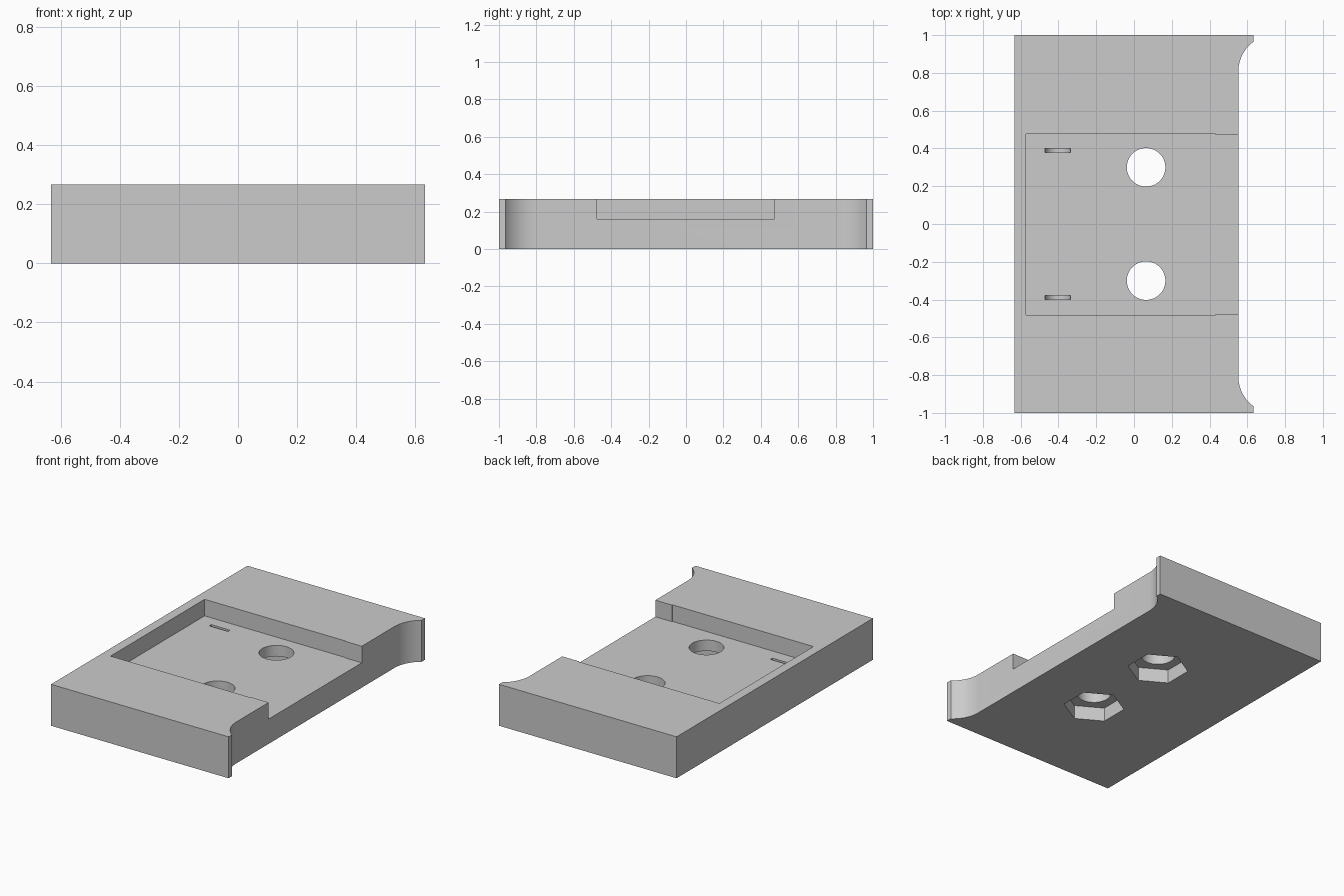
import bpy
import bmesh
from math import cos, sin, pi, radians

cube = bpy.data.objects.get("Cube")
if cube:
    bpy.data.objects.remove(cube, do_unlink=True)

HEIGHT, FLOOR, NUT_DEPTH = 0.267, 0.16, 0.09
SIDE_X, EDGE_X = 0.552, 0.633

grey = bpy.data.materials.new("light grey")
grey.use_nodes = True
colour = (0.6, 0.6, 0.6, 1)
grey.diffuse_color = colour
grey.node_tree.nodes["Principled BSDF"].inputs["Base Color"].default_value = colour


def prism(name, outline, z0, z1):
    """Extrude a counter-clockwise xy outline from z0 to z1."""
    bm = bmesh.new()
    base = bm.faces.new([bm.verts.new((x, y, z0)) for x, y in outline])
    top = bmesh.ops.extrude_face_region(bm, geom=[base])["geom"]
    verts = [v for v in top if isinstance(v, bmesh.types.BMVert)]
    bmesh.ops.translate(bm, verts=verts, vec=(0, 0, z1 - z0))
    bmesh.ops.recalc_face_normals(bm, faces=bm.faces)
    mesh = bpy.data.meshes.new(name)
    bm.to_mesh(mesh)
    bm.free()
    obj = bpy.data.objects.new(name, mesh)
    bpy.context.collection.objects.link(obj)
    mesh.materials.append(grey)
    return obj


def ring(x, y, r, n, start=0.0):
    return [(x + r * cos(start + 2 * pi * i / n), y + r * sin(start + 2 * pi * i / n))
            for i in range(n)]


def cut(body, cutter):
    cutter.hide_render = True
    mod = body.modifiers.new("cut", "BOOLEAN")
    mod.operation, mod.solver, mod.object = "DIFFERENCE", "EXACT", cutter
    bpy.context.view_layer.objects.active = body
    bpy.ops.object.modifier_apply(modifier=mod.name)
    bpy.data.objects.remove(cutter, do_unlink=True)


# Plate with a concave flare at both ends of the open side
r = 0.2
end = radians(53.5)
flare = [(SIDE_X + r - r * cos(end * i / 14), 0.805 + r * sin(end * i / 14))
         for i in range(14)] + [(EDGE_X, 0.965), (EDGE_X, 1)]
outline = flare + [(-EDGE_X, 1), (-EDGE_X, -1)] + [(x, -y) for x, y in reversed(flare)]
plate = prism("mounting_plate", outline, 0, HEIGHT)

# Open-ended pocket, slightly narrower at its mouth
pocket = [(-0.572, -0.481), (0.432, -0.481), (0.432, -0.476), (0.8, -0.476),
          (0.8, 0.472), (0.432, 0.472), (0.432, 0.477), (-0.572, 0.477)]
cut(plate, prism("pocket_cutter", pocket, FLOOR, 0.4))

# Bolt holes, hexagonal nut recesses and thin curved slots
for side in (-1, 1):
    y = 0.3 * side
    cut(plate, prism("nut_cutter", ring(0.064, y, 0.183, 6, pi / 2), -0.1, NUT_DEPTH))
    cut(plate, prism("bolt_cutter", ring(0.064, y, 0.102, 64), -0.1, 0.4))
    slot = prism("slot_cutter", ring(0, 0, 0.0675, 48), -0.0105, 0.0105)
    slot.rotation_euler.x = pi / 2
    slot.location = (-0.404, 0.39 * side, FLOOR)
    bpy.context.view_layer.update()
    cut(plate, slot)

# Smooth the curved walls, keep the edges crisp
for obj in bpy.context.selected_objects:
    obj.select_set(False)
plate.select_set(True)
bpy.context.view_layer.objects.active = plate
bpy.ops.object.shade_smooth_by_angle(angle=radians(25))
